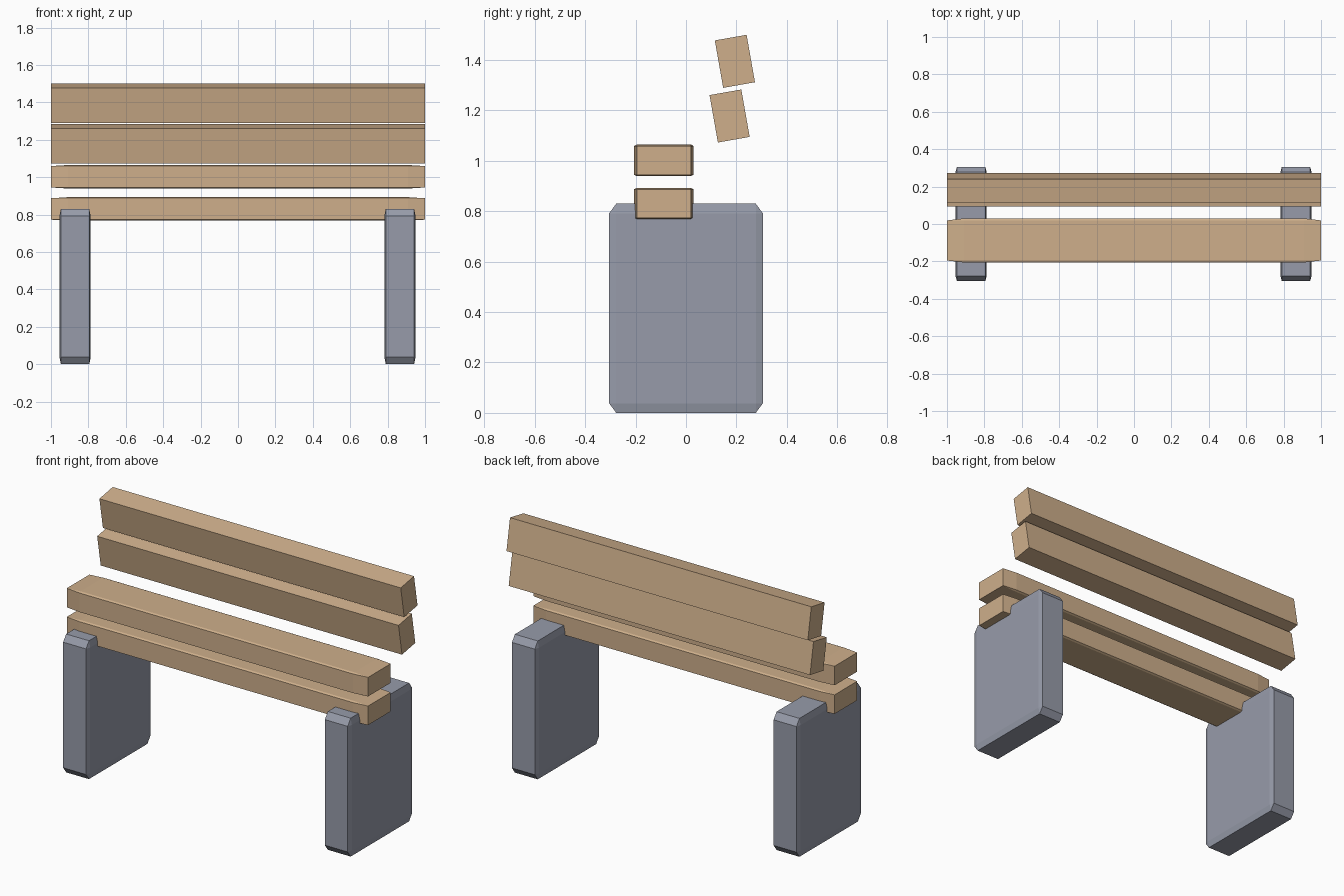
import bpy, bmesh
from math import radians
from mathutils import Matrix

if "Cube" in bpy.data.objects:
    bpy.data.objects.remove(bpy.data.objects["Cube"])


def material(name, color):
    m = bpy.data.materials.new(name)
    m.diffuse_color = color
    m.use_nodes = True
    m.node_tree.nodes["Principled BSDF"].inputs["Base Color"].default_value = m.diffuse_color
    return m


wood = material("wood", (0.62, 0.43, 0.26, 1))
stone = material("stone", (0.31, 0.33, 0.40, 1))


def block(name, center, size, mat, bevel=0.0, tilt=0.0):
    """Box whose bevel is cut on the unit cube, so it stretches with the size."""
    bm = bmesh.new()
    bmesh.ops.create_cube(bm, size=1)
    if bevel:
        bmesh.ops.bevel(bm, geom=bm.edges[:], offset=bevel, segments=1,
                        affect='EDGES', profile=0.5)
    bmesh.ops.transform(bm, matrix=Matrix.Diagonal((*size, 1)), verts=bm.verts)
    mesh = bpy.data.meshes.new(name)
    bm.to_mesh(mesh)
    bm.free()
    mesh.materials.append(mat)
    obj = bpy.data.objects.new(name, mesh)
    obj.location = center
    obj.rotation_euler.x = tilt
    bpy.context.collection.objects.link(obj)
    return obj


# Slab legs
for side, x in (("left", -0.871), ("right", 0.866)):
    block(f"{side}_leg", (x, 0, 0.415), (0.167, 0.61, 0.83), stone, bevel=0.046)

# Seat planks, one above the other
for level, z in (("lower", 0.83), ("upper", 1.002)):
    block(f"{level}_seat_plank", (0, -0.088, z), (2, 0.236, 0.126), wood, bevel=0.046)

# Tilted, sharp-edged backrest planks
for level, y, z in (("lower", 0.173, 1.178), ("upper", 0.194, 1.395)):
    block(f"{level}_back_plank", (0, y, z), (2, 0.128, 0.191), wood, tilt=radians(10))
